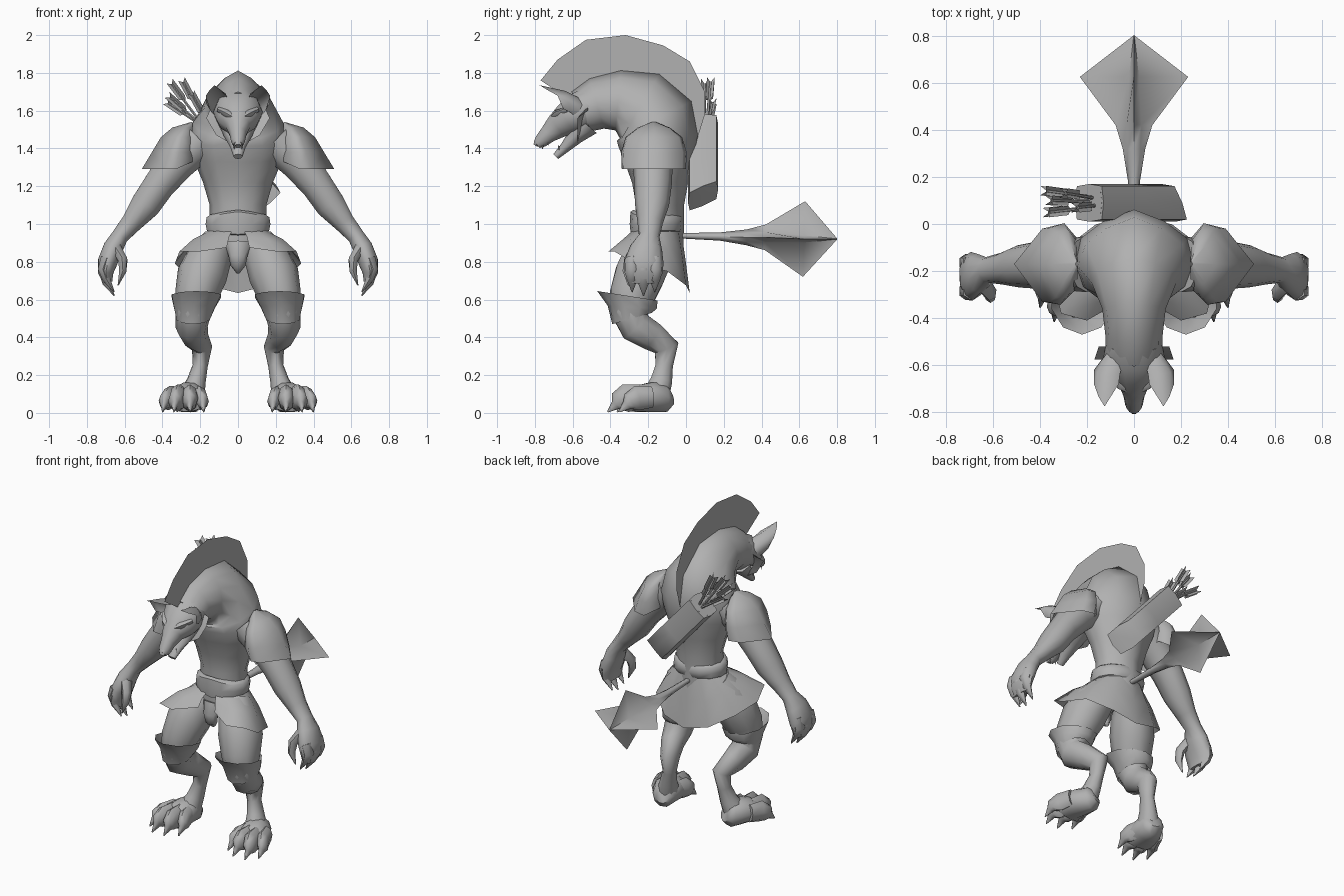
import bpy, bmesh, math
from mathutils import Vector as V

grey = bpy.data.materials.new("plain_grey")
grey.diffuse_color = (0.44, 0.44, 0.44, 1)


def finish(name, bm, mirror=False, angle=60):
    bmesh.ops.recalc_face_normals(bm, faces=bm.faces)
    me = bpy.data.meshes.new(name)
    bm.to_mesh(me)
    bm.free()
    me.materials.append(grey)
    ob = bpy.data.objects.new(name, me)
    bpy.context.collection.objects.link(ob)
    bpy.ops.object.select_all(action='DESELECT')
    ob.select_set(True)
    bpy.context.view_layer.objects.active = ob
    bpy.ops.object.shade_smooth_by_angle(angle=math.radians(angle))
    if mirror:
        ob.modifiers.new("mirror", 'MIRROR')
    return ob


def skin(bm, rings, closed=True, caps=True):
    """Join rows of points into a surface."""
    rows = [[bm.verts.new(p) for p in r] for r in rings]
    n = len(rows[0])
    for a, b in zip(rows, rows[1:]):
        for i in range(n if closed else n - 1):
            j = (i + 1) % n
            bm.faces.new((a[i], a[j], b[j], b[i]))
    if closed and caps:
        bm.faces.new(rows[0])
        bm.faces.new(rows[-1])


def tube(bm, stations, n=10, axis=(1, 0, 0), ridge=1.0, star=False, caps=True):
    """Loft ellipses (x, y, z, width, depth) along a path."""
    pts = [V(s[:3]) for s in stations]
    rings = []
    for k, s in enumerate(stations):
        t = (pts[min(k + 1, len(pts) - 1)] - pts[max(k - 1, 0)]).normalized()
        b = t.cross(V(axis)).normalized()
        a = b.cross(t)
        ring = []
        for i in range(n):
            w = 2 * math.pi * i / n
            ra, rb = s[3], s[4]
            if star:
                ra = rb = s[3] if i % 2 == 0 else s[4]
            f = ridge if abs(math.sin(w) - 1) < 0.01 else 1
            ring.append(pts[k] + a * ra * math.cos(w) + b * rb * f * math.sin(w))
        rings.append(ring)
    skin(bm, rings, caps=caps)


def part(name, stations, mirror=False, angle=60, **kw):
    bm = bmesh.new()
    tube(bm, stations, **kw)
    return finish(name, bm, mirror, angle)


def sheet(name, rows, mirror=False, closed=False, angle=60):
    bm = bmesh.new()
    skin(bm, rows, closed, False)
    return finish(name, bm, mirror, angle)


# Torso bending forward into the neck
part("torso", [(0, -.15, .86, .15, .12), (0, -.15, .98, .15, .125),
               (0, -.145, 1.1, .15, .12), (0, -.145, 1.22, .185, .14),
               (0, -.15, 1.34, .235, .175), (0, -.16, 1.44, .262, .2),
               (0, -.18, 1.54, .238, .21), (0, -.25, 1.61, .18, .19),
               (0, -.36, 1.645, .135, .15), (0, -.47, 1.63, .122, .13),
               (0, -.55, 1.59, .12, .11)], n=12, ridge=1.12)

# Crest of the mane, a thin fin on the midline
top = [(-.77, 1.76), (-.68, 1.87), (-.53, 1.975), (-.32, 2.0), (-.12, 1.945),
       (.02, 1.86), (.1, 1.7), (.1, 1.58), (.05, 1.42)]
low = [(-.6, 1.65), (-.56, 1.66), (-.47, 1.7), (-.36, 1.72), (-.26, 1.7),
       (-.16, 1.65), (-.08, 1.58), (-.04, 1.5), (-.01, 1.38)]
sheet("mane", [[(0, y, z) for y, z in top], [(0, y, z) for y, z in low]])

# Head, muzzle and nose
part("head", [(0, -.5, 1.63, .115, .105), (0, -.57, 1.59, .132, .11),
              (0, -.635, 1.55, .112, .09), (0, -.685, 1.515, .065, .07),
              (0, -.73, 1.475, .045, .05), (0, -.77, 1.437, .037, .038),
              (0, -.79, 1.42, .024, .024)], n=10, ridge=1.05)
part("nose", [(0, -.762, 1.462, .022, .016), (0, -.783, 1.44, .029, .024),
              (0, -.797, 1.415, .016, .014)], n=6)
part("lower_jaw", [(0, -.53, 1.53, .1, .075), (0, -.585, 1.465, .075, .045),
                   (0, -.64, 1.405, .04, .028), (0, -.69, 1.357, .024, .018)], n=8)
part("brow", [(.014, -.7, 1.56, .022, .016), (.055, -.68, 1.583, .025, .022),
              (.1, -.625, 1.605, .018, .016)], mirror=True, n=6, axis=(0, 1, 0))
bm = bmesh.new()
for y, z, dz in ((-.755, 1.43, -.035), (-.725, 1.445, -.03), (-.67, 1.385, .035)):
    tube(bm, [(.022, y, z, .008, .008), (.02, y - .005, z + dz, .001, .001)], n=4)
finish("teeth", bm, True)

# Ears cupped forward, and cheek fur blades
sheet("ear", [[(.045, -.58, 1.66), (.06, -.64, 1.675), (.065, -.68, 1.69)],
              [(.085, -.55, 1.66), (.105, -.64, 1.705), (.125, -.775, 1.735)],
              [(.115, -.55, 1.63), (.155, -.63, 1.68), (.15, -.735, 1.71)],
              [(.125, -.56, 1.59), (.17, -.62, 1.64), (.17, -.68, 1.68)],
              [(.115, -.59, 1.57), (.14, -.61, 1.59), (.148, -.65, 1.61)]], True, angle=80)
sheet("cheek_fur", [[(.11, -.52, 1.62), (.115, -.55, 1.55), (.085, -.56, 1.49), (.04, -.56, 1.45)],
                    [(.15, -.52, 1.6), (.168, -.575, 1.56), (.115, -.575, 1.47), (.045, -.575, 1.43)]], True)

# Arm with hand, fingers and thumb
Y = (0, 1, 0)
part("arm", [(.2, -.17, 1.44, .12, .11), (.32, -.175, 1.33, .105, .105),
             (.415, -.175, 1.21, .1, .088), (.49, -.18, 1.1, .09, .083),
             (.565, -.19, 1.005, .067, .058), (.625, -.195, .935, .055, .047),
             (.66, -.21, .875, .085, .055), (.69, -.222, .8, .104, .055),
             (.7, -.225, .74, .1, .042), (.69, -.225, .69, .078, .026)], True, n=10, axis=Y)
bm = bmesh.new()
for k, y in enumerate((-.285, -.225, -.165)):
    d = .02 * abs(k - 1)
    tube(bm, [(.695, y, .82, .036, .036), (.716, y, .76, .038, .03),
              (.698, y, .69 + d, .03, .024), (.655, y, .62 + d, .003, .003)],
         n=6, axis=Y)
tube(bm, [(.645, -.25, .87, .04, .034), (.61, -.295, .81, .034, .028),
          (.61, -.31, .75, .026, .022), (.635, -.305, .675, .003, .003)], n=6, axis=Y)
finish("fingers", bm, True)

# Shoulder guards, open underneath
rim = [(.24, -.27), (.33, -.34), (.39, -.33), (.51, -.17), (.39, -.02), (.31, 0), (.245, -.06)]
rows = []
for z, sx, sy in ((1.29, 1, 1), (1.38, .8, 1.02), (1.46, .62, .88), (1.51, .4, .5), (1.54, .03, .06)):
    rows.append([(.24 + (x - .24) * sx, -.17 + (y + .17) * sy, z + (.04 if x < .25 and sx == 1 else 0))
                 for x, y in rim])
sheet("shoulder_guard", rows, True, closed=True, angle=70)

# Belt with a peaked front
bm = bmesh.new()
rows = []
for z, r, peak in ((.955, .9, -.015), (.965, 1.02, -.02), (1.0, 1.06, 0), (1.035, 1.03, .03), (1.05, .9, .025)):
    rows.append([(.166 * r * math.sin(a), -.155 - .135 * r * math.cos(a), z + peak * max(0, math.cos(a)) ** 4)
                 for a in (2 * math.pi * i / 14 for i in range(14))])
skin(bm, rows)
finish("belt", bm, angle=50)

# Skirt flaring from the belt, split at the front, and loincloth bulge
hem = [(.06, -.33, .875), (.2, -.41, .855), (.31, -.38, .855), (.335, -.27, .79),
       (.29, -.1, .75), (.16, 0, .675), (0, .02, .635)]
waist = []
for i in range(7):
    a = .2 + (math.pi - .2) * i / 6
    waist.append((.158 * math.sin(a), -.155 - .13 * math.cos(a), .965))
mid = [tuple(.5 * h + .5 * w for h, w in zip(p, q)) for p, q in zip(hem, waist)]
mid = [(x * 1.04, y, z + .01) for x, y, z in mid]
sheet("skirt", [waist, mid, hem], True, angle=70)
part("loincloth", [(0, -.26, .9, .07, .035), (0, -.285, .83, .05, .035),
                   (0, -.275, .78, .04, .033), (0, -.25, .745, .012, .015)], n=8)

# Leg with a backward hock
part("leg", [(.11, -.16, .91, .085, .1), (.15, -.2, .83, .12, .135),
             (.19, -.245, .73, .133, .138), (.22, -.285, .62, .115, .125),
             (.238, -.3, .53, .095, .1), (.245, -.265, .455, .085, .092),
             (.225, -.18, .405, .07, .08), (.19, -.103, .345, .054, .07),
             (.2, -.115, .25, .04, .048), (.22, -.13, .17, .05, .06),
             (.245, -.16, .09, .07, .075)], True, n=10)

# Knee cuff with a flared rim
rows = []
for cx, cy, z, rx, ry, tilt in ((.22, -.31, .62, .138, .16, .025), (.23, -.285, .56, .115, .13, .008),
                                (.238, -.285, .5, .092, .105, -.03)):
    rows.append([(cx + rx * math.sin(a), cy - ry * math.cos(a), z + tilt * math.cos(a))
                 for a in (2 * math.pi * i / 10 for i in range(10))])
sheet("knee_cuff", rows, True, closed=True)

# Foot, toes and claws
part("foot", [(.23, -.085, .09, .045, .05), (.24, -.11, .08, .07, .078),
              (.26, -.18, .083, .093, .083), (.275, -.25, .075, .108, .075),
              (.282, -.3, .055, .103, .053)], True, n=10)
bm = bmesh.new()
for x, y, s in ((.2, -.27, .95), (.255, -.32, 1.1), (.32, -.32, 1.1), (.365, -.26, .95)):
    d = (x - .26) * .25
    tube(bm, [(x - d, y + .08, .085, .036 * s, .06 * s), (x, y, .078, .04 * s, .068 * s),
              (x + d, y - .04, .058, .033 * s, .05 * s), (x + d, y - .052, .042, .019, .028),
              (x + d * 1.3, y - .095, .006, .003, .004)], n=8)
finish("toes", bm, True)

# Tail ending in crossed diamond fins
bm = bmesh.new()
tube(bm, [(0, -.04, .94, .016, .016), (0, .18, .935, .025, .023),
          (0, .32, .93, .048, .038), (0, .42, .93, .078, .045),
          (0, .625, .92, .23, .03), (0, .8, .92, .003, .002)], n=8, star=True)
for v in bm.verts:
    v.co.z = .925 + (v.co.z - .925) * .87
finish("tail", bm, angle=75)

# Open quiver slung across the back, with a slanted bottom
a, b = V((-.19, .09, 1.53)), V((.175, .09, 1.115))
ax = (b - a).normalized()
bm = bmesh.new()
st = [(*a.lerp(b, f), .08 * s, .1 * s) for f, s in ((.2, .8), (0, .88), (0.001, 1), (.5, 1), (1, 1))]
tube(bm, st, n=8, axis=Y, star=True)
for v in bm.verts:
    if (v.co - b).dot(ax) > -.01:
        v.co -= ax * .09 * (v.co.y - .01) / .16
finish("quiver", bm, angle=62)

# Arrows with crossed feather plates
bm = bmesh.new()
for x, y, z in ((-.36, .05, 1.67), (-.35, .1, 1.74), (-.29, .13, 1.75), (-.24, .07, 1.68), (-.37, .14, 1.64)):
    tip, root = V((x, y, z)), V((-.17 + (x + .3) * .3, .09 + (y - .09) * .5, 1.52))
    tube(bm, [(*root, .008, .008), (*tip, .008, .008)], n=6, axis=Y)
    t = (tip - root).normalized()
    u = t.cross(V(Y)).normalized()
    for w in ((u + V(Y)) * .02, (u - V(Y)) * .02):
        f = [tip - t * .11 - w * .4, tip - t * .09 + w, tip + t * .02 + w,
             tip, tip + t * .02 - w, tip - t * .09 - w]
        bm.faces.new([bm.verts.new(p) for p in f])
finish("arrows", bm, angle=30)
